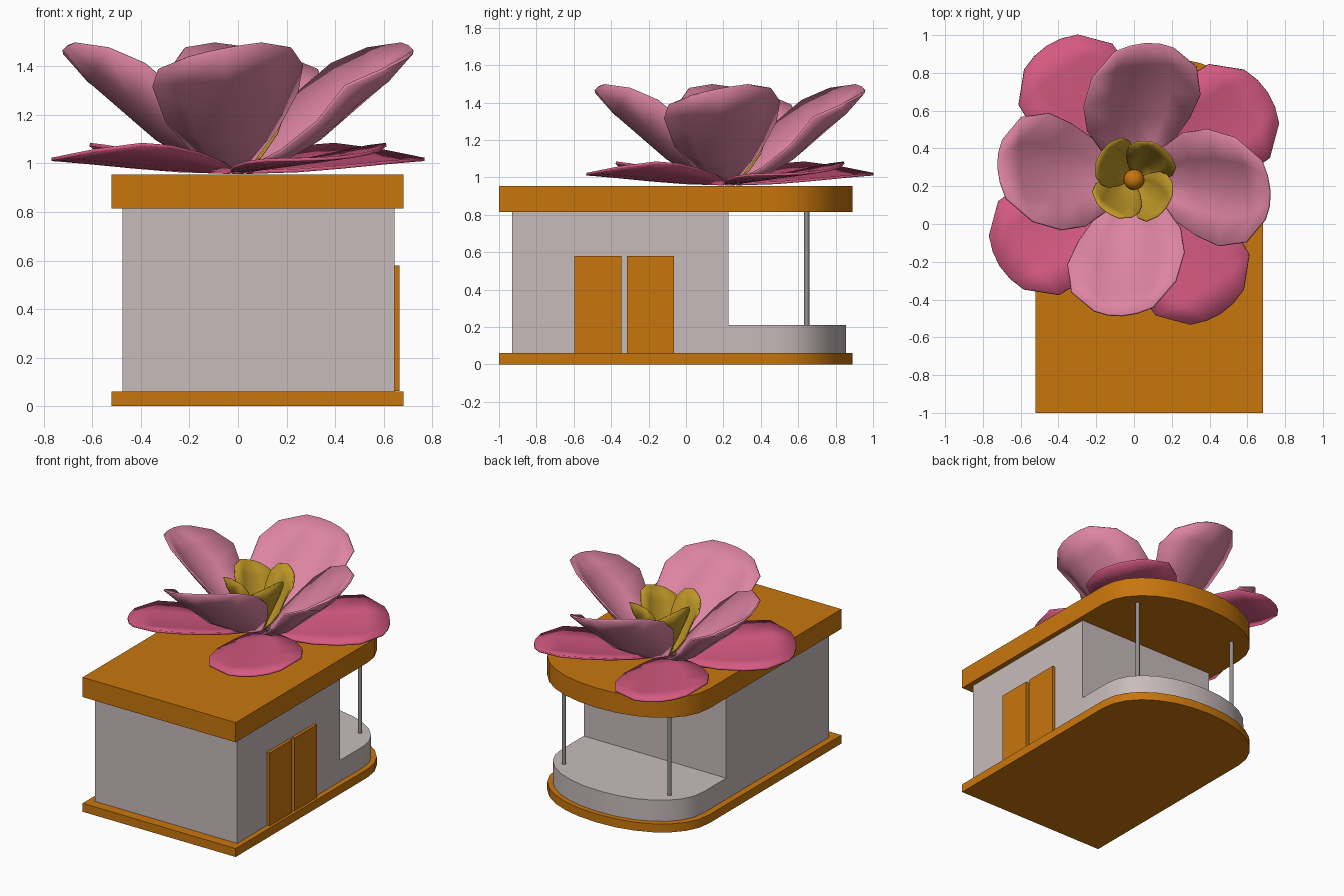
import bpy, bmesh, math
from mathutils import Vector

if "Cube" in bpy.data.objects:
    bpy.data.objects.remove(bpy.data.objects["Cube"])


def mat(name, rgb):
    m = bpy.data.materials.new(name)
    m.diffuse_color = (*rgb, 1)
    m.use_nodes = True
    m.node_tree.nodes["Principled BSDF"].inputs["Base Color"].default_value = m.diffuse_color
    return m


ORANGE = mat("orange", (0.58, 0.18, 0.004))
WALL = mat("pale_wall", (0.58, 0.50, 0.50))
STEEL = mat("steel_grey", (0.30, 0.28, 0.28))
DEEP = mat("deep_pink", (0.66, 0.10, 0.22))
LIGHT = mat("light_pink", (0.72, 0.23, 0.36))
GOLD = mat("gold", (0.52, 0.31, 0.02))
CENTRE = Vector((0, 0.235, 0))


def finish(name, bm, material, angle=35):
    bmesh.ops.recalc_face_normals(bm, faces=bm.faces)
    me = bpy.data.meshes.new(name)
    bm.to_mesh(me)
    bm.free()
    me.materials.append(material)
    ob = bpy.data.objects.new(name, me)
    bpy.context.collection.objects.link(ob)
    bpy.ops.object.select_all(action='DESELECT')
    ob.select_set(True)
    bpy.context.view_layer.objects.active = ob
    bpy.ops.object.shade_smooth_by_angle(angle=math.radians(angle))
    return ob


def prism(name, outline, z0, z1, material):
    bm = bmesh.new()
    face = bm.faces.new([bm.verts.new((x, y, z0)) for x, y in outline])
    ext = bmesh.ops.extrude_face_region(bm, geom=[face], use_keep_orig=True)
    top = [v for v in ext["geom"] if isinstance(v, bmesh.types.BMVert)]
    bmesh.ops.translate(bm, verts=top, vec=(0, 0, z1 - z0))
    return finish(name, bm, material)


def box(name, x0, x1, y0, y1, z0, z1, material):
    return prism(name, [(x0, y0), (x1, y0), (x1, y1), (x0, y1)], z0, z1, material)


def rounded_plan(cx, half, y_front, y_straight, y_back, n=14):
    """Rectangle whose back end is a slightly squared half ellipse."""
    pts = [(cx - half, y_front), (cx + half, y_front)]
    for i in range(n + 1):
        a = math.pi * i / n
        c, s = math.cos(a), math.sin(a)
        pts.append((cx + half * math.copysign(abs(c) ** 0.95, c),
                    y_straight + (y_back - y_straight) * abs(s) ** 0.95))
    return pts


# building
plan = rounded_plan(0.08, 0.602, -1.0, 0.48, 0.89)
prism("base_slab", plan, 0, 0.06, ORANGE)
prism("roof_slab", plan, 0.815, 0.955, ORANGE)
box("walls", -0.475, 0.645, -0.93, 0.227, 0.06, 0.815, WALL)
prism("terrace", rounded_plan(0.085, 0.56, 0.227, 0.48, 0.855), 0.06, 0.21, WALL)
for side, y in (("front", -0.595), ("back", -0.315)):
    box(side + "_door_panel", 0.645, 0.666, y, y + 0.25, 0.062, 0.58, ORANGE)

# terrace posts
for side, x in (("left", -0.322), ("right", 0.508)):
    prism(side + "_post", [(x + 0.014 * math.cos(math.tau * i / 12),
                            0.645 + 0.014 * math.sin(math.tau * i / 12))
                           for i in range(12)], 0.21, 0.815, STEEL)


def petal(name, rows, degrees, material, thickness):
    """Rows of left, middle, right points, each (outward, sideways, height)."""
    a = math.radians(degrees)
    u = Vector((math.cos(a), math.sin(a), 0))
    v = Vector((-math.sin(a), math.cos(a), 0))
    bm = bmesh.new()
    grid = []
    for row in rows:
        L, M, R = (Vector(p) for p in row)
        line = []
        for k in (-1, -0.5, 0, 0.5, 1):
            p = L * (k * (k - 1) / 2) + M * (1 - k * k) + R * (k * (k + 1) / 2)
            line.append(bm.verts.new(CENTRE + u * p.x + v * p.y + Vector((0, 0, p.z))))
        grid.append(line)
    for r0, r1 in zip(grid, grid[1:]):
        for i in range(4):
            bm.faces.new((r0[i], r0[i + 1], r1[i + 1], r1[i]))
    ob = finish(name, bm, material, 40)
    mod = ob.modifiers.new("thickness", 'SOLIDIFY')
    mod.thickness = thickness
    mod.offset = 0
    return ob


# flat lower petals, each tilted sideways
def lower_point(r, t):
    return (r, t, 0.965 + 0.075 * r + 0.11 * t + 0.35 * t * t)


lower = [[lower_point(r, -w), lower_point(m, 0), lower_point(r, w)]
         for r, m, w in ((0.02, 0.03, 0.03), (0.19, 0.2, 0.16), (0.35, 0.36, 0.25),
                         (0.52, 0.53, 0.3), (0.665, 0.69, 0.296), (0.806, 0.846, 0.169))]

# upright cupped petals, rolled a little to one side
upper = [
    [(0.02, -0.04, 0.97), (0.04, 0, 0.962), (0.02, 0.04, 0.98)],
    [(0.19, -0.17, 1.05), (0.18, 0, 1.01), (0.12, 0.17, 1.14)],
    [(0.35, -0.265, 1.17), (0.33, 0, 1.10), (0.233, 0.266, 1.30)],
    [(0.474, -0.31, 1.32), (0.47, 0, 1.215), (0.36, 0.297, 1.41)],
    [(0.621, -0.277, 1.385), (0.615, 0, 1.34), (0.514, 0.266, 1.475)],
    [(0.71, -0.149, 1.435), (0.722, 0, 1.47), (0.664, 0.158, 1.495)],
]
# small inner petals reuse the upright shape
inner = [[(r * 0.31, t * 0.45, 0.96 + (z - 0.96) * 0.78) for r, t, z in row] for row in upper]

for k in range(4):
    petal(f"lower_petal_{k + 1}", lower, 123 + 90 * k, DEEP, 0.014)
    petal(f"upper_petal_{k + 1}", upper, 265 + 90 * k, LIGHT, 0.012)
    petal(f"inner_petal_{k + 1}", inner, 49 + 90 * k, GOLD, 0.008)

# flower centre
bm = bmesh.new()
bmesh.ops.create_uvsphere(bm, u_segments=16, v_segments=10, radius=0.055)
bmesh.ops.translate(bm, verts=bm.verts, vec=CENTRE + Vector((0, 0, 1.03)))
finish("flower_centre", bm, ORANGE)
